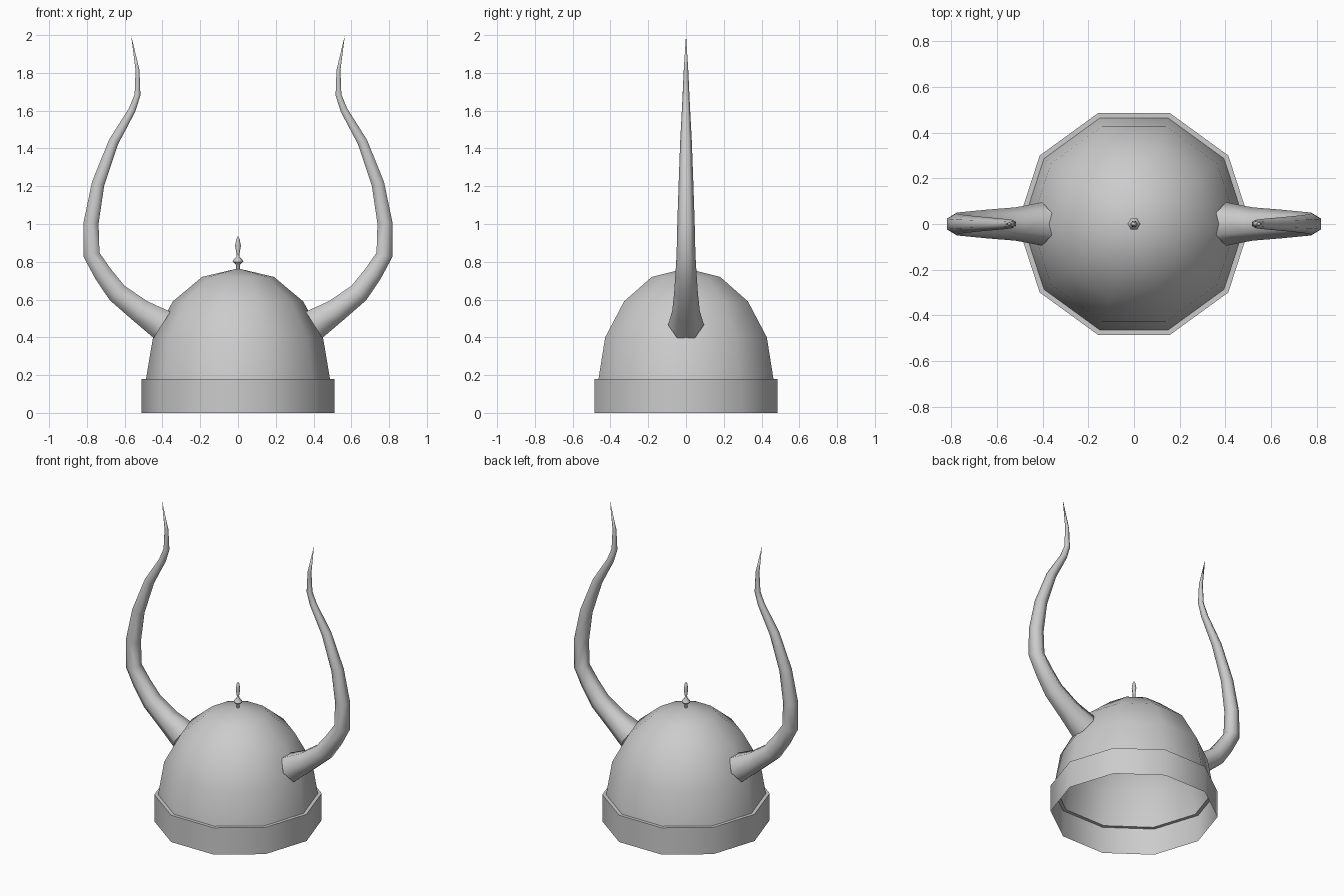
import bpy, bmesh
from math import cos, sin, pi, radians
from mathutils import Vector

cube = bpy.data.objects.get("Cube")
if cube:
    bpy.data.objects.remove(cube, do_unlink=True)

GREY = (0.6, 0.6, 0.6, 1)
metal = bpy.data.materials.new("plain_grey")
metal.use_nodes = True
metal.diffuse_color = GREY
metal.node_tree.nodes["Principled BSDF"].inputs["Base Color"].default_value = GREY


def loft(name, rings, angle, close_start=False):
    """Skin a list of point rings; a ring with one point is a tip."""
    bm = bmesh.new()
    loops = [[bm.verts.new(p) for p in ring] for ring in rings]
    for a, b in zip(loops, loops[1:]):
        n = len(a)
        for i in range(n):
            j = (i + 1) % n
            if len(b) == 1:
                bm.faces.new((a[i], a[j], b[0]))
            else:
                bm.faces.new((a[i], a[j], b[j], b[i]))
    if close_start:
        bm.faces.new(loops[0][::-1])
    bmesh.ops.recalc_face_normals(bm, faces=bm.faces)
    mesh = bpy.data.meshes.new(name)
    bm.to_mesh(mesh)
    bm.free()
    mesh.materials.append(metal)
    obj = bpy.data.objects.new(name, mesh)
    bpy.context.collection.objects.link(obj)
    bpy.ops.object.select_all(action='DESELECT')
    obj.select_set(True)
    bpy.context.view_layer.objects.active = obj
    bpy.ops.object.shade_smooth_by_angle(angle=radians(angle))
    return obj


def turned(name, profile, sides, angle, close_start=False):
    """Revolve a (radius, height) profile around z."""
    rings = []
    for r, z in profile:
        count = sides if r > 0 else 1
        rings.append([(r * cos(2 * pi * i / sides), r * sin(2 * pi * i / sides), z)
                      for i in range(count)])
    return loft(name, rings, angle, close_start)


# Open ten-sided dome, and the rim band with its narrow top lip
turned("dome", [(0.487, 0.18), (0.45, 0.4), (0.345, 0.59), (0.19, 0.72), (0, 0.765)], 10, 50)
turned("rim_band", [(0.51, 0), (0.51, 0.18), (0.487, 0.18)], 10, 50)

# Small finial on the crown
turned("finial", [(0.01, 0.75), (0.01, 0.785), (0.028, 0.8), (0.024, 0.81), (0.009, 0.825),
                  (0.008, 0.84), (0.015, 0.885), (0.009, 0.92), (0, 0.935)], 6, 65, True)

# Horns: centre line (x, z) and radius, six-sided, tapering to a point
HORN = [(0.402, 0.466, 0.095), (0.518, 0.54, 0.073), (0.64, 0.635, 0.063),
        (0.714, 0.735, 0.056), (0.775, 0.836, 0.05), (0.778, 1.005, 0.046),
        (0.741, 1.212, 0.039), (0.659, 1.434, 0.031), (0.561, 1.603, 0.022),
        (0.532, 1.683, 0.018), (0.532, 1.815, 0.012), (0.566, 2.0, 0)]


def horn(name, side):
    points = [Vector((x, 0, z)) for x, z, r in HORN]
    rings = []
    for k, p in enumerate(points):
        r = HORN[k][2]
        before = (p - points[k - 1]).normalized() if k > 0 else Vector()
        after = (points[k + 1] - p).normalized() if k + 1 < len(points) else Vector()
        along = (before + after).normalized()
        across = Vector((-along.z, 0, along.x))
        ring = []
        for i in range(6 if r > 0 else 1):
            a = i * pi / 3
            q = p + r * (cos(a) * Vector((0, 1, 0)) + sin(a) * across)
            ring.append((q.x * side, q.y, q.z))
        rings.append(ring)
    return loft(name, rings, 65, True)


horn("left_horn", 1)
horn("right_horn", -1)
